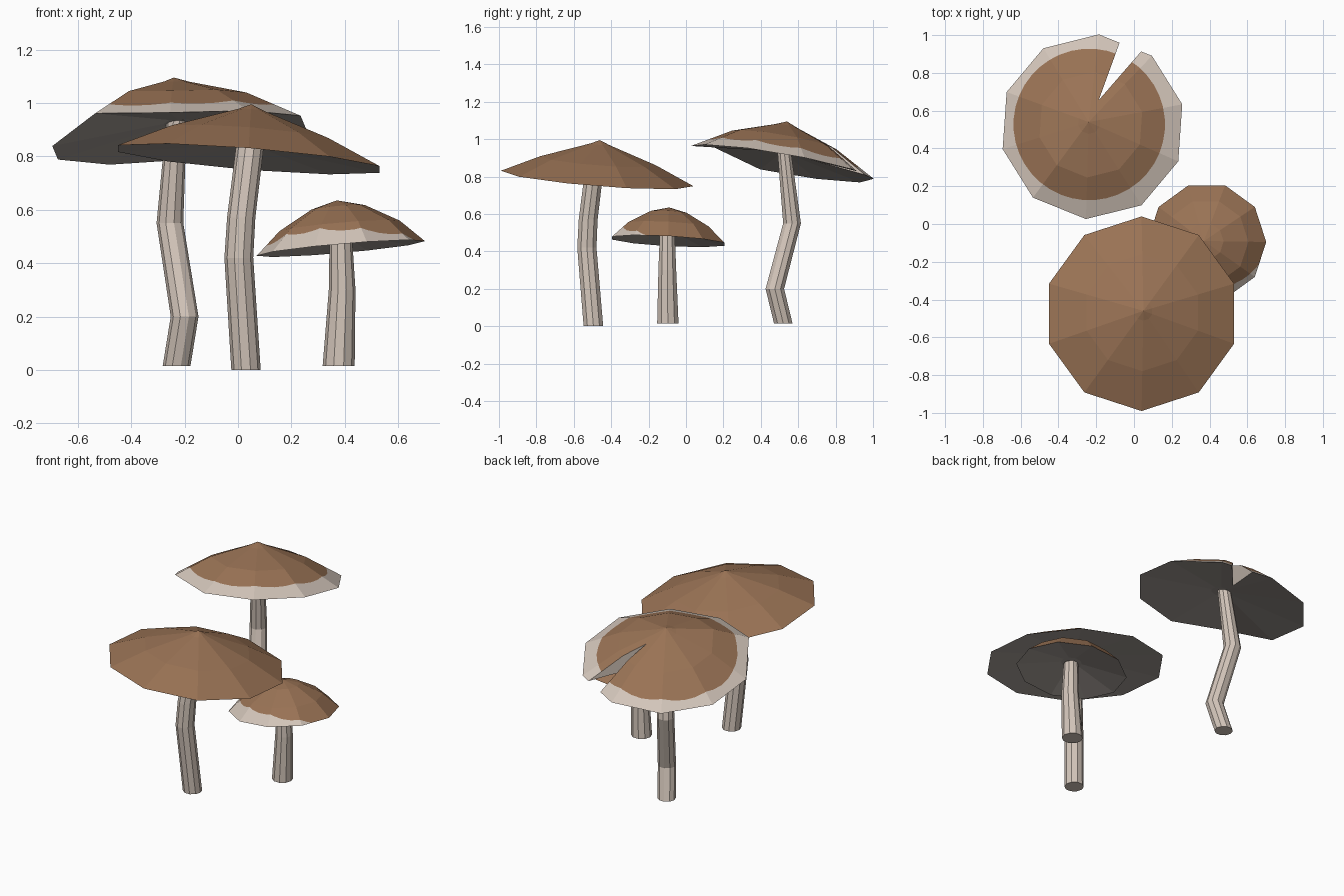
import bpy, bmesh, math
from mathutils import Vector

if "Cube" in bpy.data.objects:
    bpy.data.objects.remove(bpy.data.objects["Cube"])


def material(name, rgb):
    m = bpy.data.materials.new(name)
    m.diffuse_color = (*rgb, 1)
    m.use_nodes = True
    m.node_tree.nodes["Principled BSDF"].inputs["Base Color"].default_value = m.diffuse_color
    return m


BROWN = material("cap_brown", (0.32, 0.17, 0.09))
PALE = material("pale_flesh", (0.65, 0.56, 0.49))
GILLS = material("gill_grey", (0.40, 0.36, 0.33))
SIDES = 10


def finish(name, bm, mats):
    bmesh.ops.recalc_face_normals(bm, faces=bm.faces)
    me = bpy.data.meshes.new(name)
    bm.to_mesh(me)
    bm.free()
    for m in mats:
        me.materials.append(m)
    ob = bpy.data.objects.new(name, me)
    bpy.context.collection.objects.link(ob)
    return ob


def bridge(bm, a, b, mat=0):
    n = len(a)
    for i in range(n):
        f = bm.faces.new((a[i], a[(i + 1) % n], b[(i + 1) % n], b[i]))
        f.material_index = mat


def stem(name, path):
    """Faceted tube through (x, y, z, radius) points."""
    bm = bmesh.new()
    rings = []
    for x, y, z, r in path:
        rings.append([bm.verts.new((x + r * math.cos(math.tau * i / SIDES),
                                    y + r * math.sin(math.tau * i / SIDES), z))
                      for i in range(SIDES)])
    for a, b in zip(rings, rings[1:]):
        bridge(bm, a, b)
    bm.faces.new(rings[0])
    bm.faces.new(rings[-1])
    return finish(name, bm, [PALE])


def cap(name, centre, apex, slope, turn, profile, hollow, lift=None, disc=None):
    """Tilted ten-sided cap. profile: (radius, height) from rim inwards.
    disc: (x, y, r) circle, seen from above, outside which the top is pale."""
    bm = bmesh.new()
    cx, cy, cz = centre
    R = profile[0][0]
    lift = lift or {}

    def ring(r, h, follow=True):
        k = 1 - r / R if follow else 0
        ox, oy = cx + (apex[0] - cx) * k, cy + (apex[1] - cy) * k
        out = []
        for i in range(SIDES):
            a = math.radians(turn) + math.tau * i / SIDES
            x, y = ox + r * math.cos(a), oy + r * math.sin(a)
            z = cz + slope[0] * (x - cx) + slope[1] * (y - cy) + h
            out.append(bm.verts.new((x, y, z + lift.get(i, 0) * r / R)))
        return out

    # top
    rings = [ring(r, h) for r, h in profile]
    for a, b in zip(rings, rings[1:]):
        bridge(bm, a, b)
    tip = bm.verts.new(apex)
    last = rings[-1]
    for i in range(SIDES):
        bm.faces.new((last[i], last[(i + 1) % SIDES], tip))

    # pale border: carve the brown disc with tangent planes
    if disc:
        dx, dy, dr = disc
        inside = list(bm.faces)
        n = 40
        for k in range(n):
            a = math.tau * k / n
            d = Vector((math.cos(a), math.sin(a), 0))
            co = Vector((dx, dy, 0)) + d * dr
            edges = {e for f in inside for e in f.edges}
            verts = {v for f in inside for v in f.verts}
            bmesh.ops.bisect_plane(bm, geom=inside + list(edges) + list(verts),
                                   dist=1e-5, plane_co=co, plane_no=d)
            inside = []
            for f in bm.faces:
                if f.material_index == 0:
                    if (f.calc_center_median() - co).dot(d) > 0:
                        f.material_index = 1
                    else:
                        inside.append(f)

    # hollow gill side, sharing the (possibly subdivided) rim
    inner = ring(0.06, hollow, False)
    bm.faces.new(inner).material_index = 2
    rim = rings[0]
    for i in range(SIDES):
        j = (i + 1) % SIDES
        a, b = rim[i], rim[j]
        chain, prev, cur = [a], None, a
        while cur is not b:
            direction = (b.co - a.co).normalized()
            nxt = None
            for e in cur.link_edges:
                v = e.other_vert(cur)
                step = v.co - cur.co
                if v is not prev and step.length > 1e-7 and step.normalized().dot(direction) > 0.9999:
                    nxt = v
                    break
            if nxt is None:
                chain.append(b)
                break
            chain.append(nxt)
            prev, cur = cur, nxt
        bm.faces.new(chain + [inner[j], inner[i]]).material_index = 2
    return finish(name, bm, [BROWN, PALE, GILLS])


# large front mushroom
stem("front_stem", [(0.03, -0.495, 0, 0.055), (0.003, -0.53, 0.42, 0.054),
                    (0.012, -0.523, 0.57, 0.053), (0.045, -0.49, 0.84, 0.052)])
cap("front_cap", (0.04, -0.475, 0.79), (0.05, -0.46, 0.995), (-0.08, -0.08), 18,
    [(0.515, 0), (0.31, 0.095), (0.05, 0.185)], 0.05)

# small mushroom on the right
stem("small_stem", [(0.377, -0.097, 0.015, 0.06), (0.39, -0.1, 0.3, 0.05),
                    (0.385, -0.1, 0.5, 0.042)])
cap("small_cap", (0.385, -0.095, 0.455), (0.37, -0.09, 0.635), (0.087, -0.055), 0,
    [(0.315, 0), (0.225, 0.085), (0.1, 0.155)], 0.05, disc=(0.41, -0.03, 0.31))

# tall crooked mushroom at the back
stem("back_stem", [(-0.23, 0.52, 0.015, 0.052), (-0.2, 0.475, 0.2, 0.052),
                   (-0.255, 0.567, 0.55, 0.05), (-0.23, 0.525, 0.935, 0.038)])
back_cap = cap("back_cap", (-0.22, 0.515, 0.87), (-0.24, 0.54, 1.095), (0.11, -0.175), 14,
               [(0.49, 0), (0.28, 0.125), (0.06, 0.205)], 0.055,
               lift={6: 0.06, 7: 0.012}, disc=(-0.237, 0.527, 0.4))

# wedge that splits the back cap, leaving pale cut walls
bm = bmesh.new()
tri = [(-0.187, 0.655), (0.146, 1.038), (-0.034, 1.076)]
low = [bm.verts.new((x, y, 0.5)) for x, y in tri]
high = [bm.verts.new((x, y, 1.5)) for x, y in tri]
bridge(bm, low, high)
bm.faces.new(low)
bm.faces.new(high)
for f in bm.faces:
    f.material_index = 1
cutter = finish("notch_cutter", bm, [BROWN, PALE, GILLS])
cutter.hide_render = True
mod = back_cap.modifiers.new("notch", 'BOOLEAN')
mod.operation = 'DIFFERENCE'
mod.solver = 'EXACT'
mod.object = cutter
bpy.context.view_layer.objects.active = back_cap
bpy.ops.object.modifier_apply(modifier=mod.name)
bpy.data.objects.remove(cutter)
